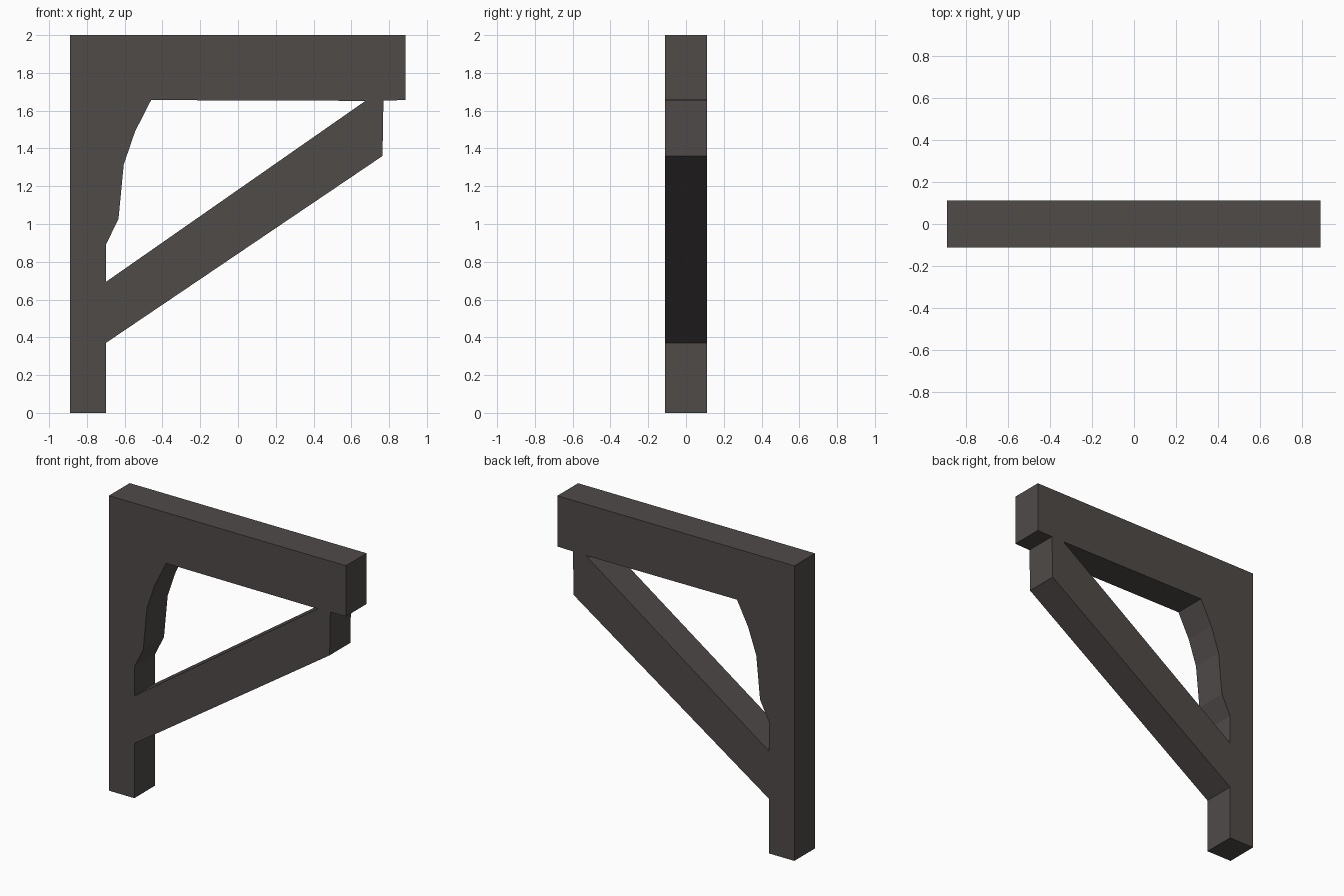
import bpy, bmesh

if "Cube" in bpy.data.objects:
    bpy.data.objects.remove(bpy.data.objects["Cube"])

HALF_DEPTH = 0.111

wood = bpy.data.materials.new("dark grey brown wood")
wood.diffuse_color = (0.078, 0.069, 0.066, 1)
wood.use_nodes = True
wood.node_tree.nodes["Principled BSDF"].inputs["Base Color"].default_value = wood.diffuse_color


def extruded_part(name, profile):
    """Extrude an x-z outline through the full depth of the bracket."""
    bm = bmesh.new()
    face = bm.faces.new([bm.verts.new((x, -HALF_DEPTH, z)) for x, z in profile])
    result = bmesh.ops.extrude_face_region(bm, geom=[face])
    moved = [v for v in result["geom"] if isinstance(v, bmesh.types.BMVert)]
    bmesh.ops.translate(bm, verts=moved, vec=(0, 2 * HALF_DEPTH, 0))
    bmesh.ops.recalc_face_normals(bm, faces=bm.faces)
    mesh = bpy.data.meshes.new(name)
    bm.to_mesh(mesh)
    bm.free()
    mesh.materials.append(wood)
    obj = bpy.data.objects.new(name, mesh)
    bpy.context.collection.objects.link(obj)
    return obj


# Post and beam in one outline, with the faceted curved corner between them
corner = [(-0.46, 1.656), (-0.545, 1.49), (-0.605, 1.315),
          (-0.633, 1.025), (-0.70, 0.89)]
extruded_part("post_and_beam",
              [(-0.70, 0), (-0.89, 0), (-0.89, 2), (0.887, 2), (0.887, 1.656),
               (0.675, 1.652)] + corner)

# Diagonal brace, cut plumb at both ends
extruded_part("diagonal_brace",
              [(-0.70, 0.37), (0.765, 1.36), (0.77, 1.655),
               (0.675, 1.652), (-0.70, 0.693)])
